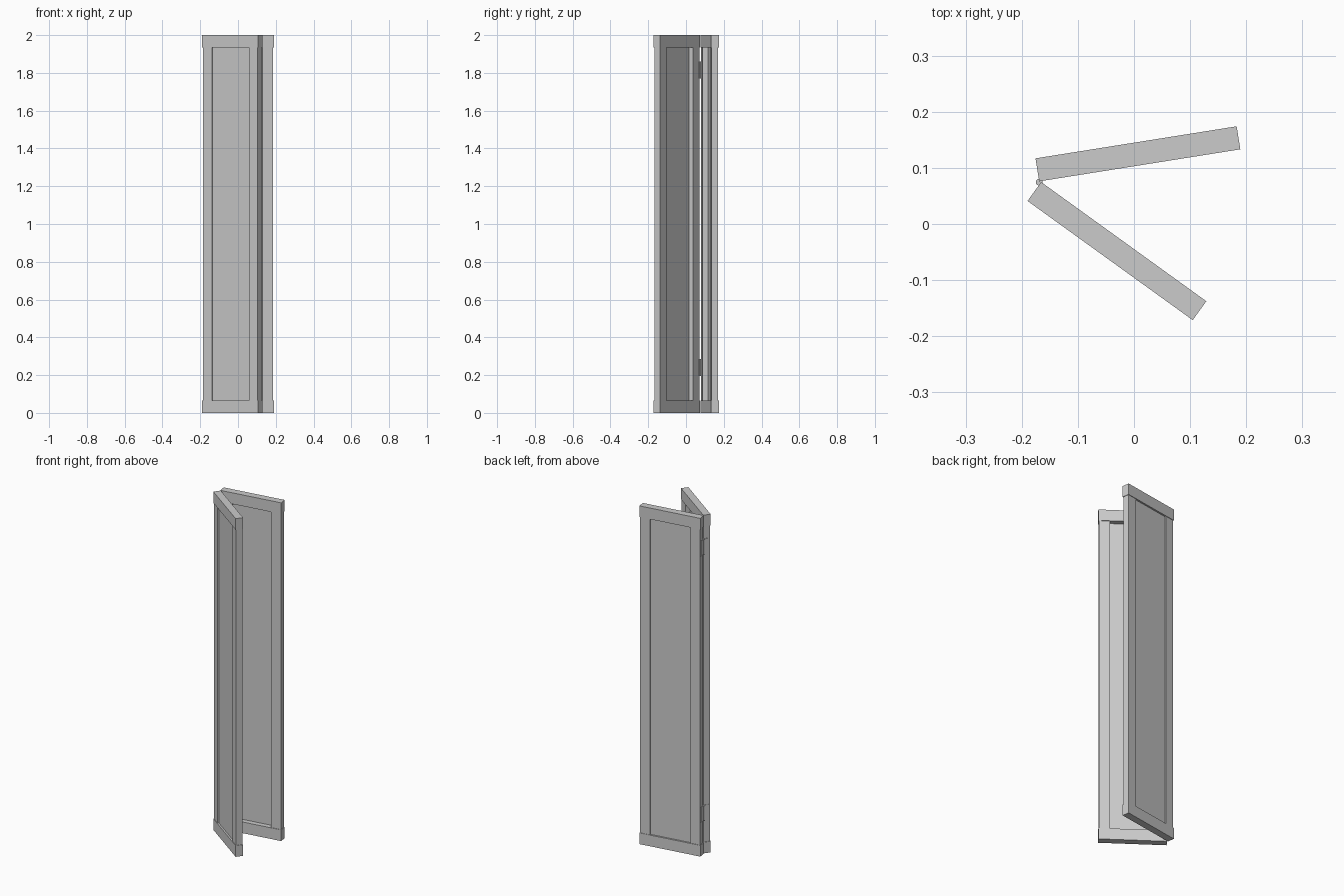
import bpy, math
from mathutils import Matrix

if "Cube" in bpy.data.objects:
    bpy.data.objects.remove(bpy.data.objects["Cube"])

L, T, H = 0.363, 0.0415, 2.0      # leaf length, thickness, height
RAIL, STILE, INSET = 0.066, 0.061, 0.003
IN_RECESS, OUT_RECESS = 0.027, 0.010

# Local leaf frame: u runs away from the hinge, v runs from inner face (0) to outer face (T)
def box(name, frame, u0, u1, v0, v1, z0, z1):
    bpy.ops.mesh.primitive_cube_add(size=1)
    o = bpy.context.object
    o.name = name
    m = Matrix.Translation(((u0 + u1) / 2, (v0 + v1) / 2, (z0 + z1) / 2)) @ \
        Matrix.Diagonal((u1 - u0, v1 - v0, z1 - z0, 1))
    o.data.transform(frame @ m)
    if frame.determinant() < 0:
        o.data.flip_normals()
    return o

def leaf(prefix, corner, degrees, side):
    f = Matrix.Translation((*corner, 0)) @ Matrix.Rotation(math.radians(degrees), 4, 'Z') \
        @ Matrix.Diagonal((1, side, 1, 1))
    # full-size top and bottom rails
    box(prefix + "_bottom_rail", f, 0, L, 0, T, 0, RAIL)
    box(prefix + "_top_rail", f, 0, L, 0, T, H - RAIL, H)
    # slightly inset stiles
    for n, a, b in (("hinge", INSET, STILE), ("outer", L - STILE, L - INSET)):
        box(f"{prefix}_{n}_stile", f, a, b, INSET, T - INSET, RAIL, H - RAIL)
    # thin recessed panel, set towards the outer face
    box(prefix + "_panel", f, STILE, L - STILE, IN_RECESS + INSET, T - OUT_RECESS,
        RAIL, H - RAIL)
    # hinge plates on the hinge-side edge
    for n, z in (("lower", 0.24), ("upper", 1.815)):
        box(f"{prefix}_{n}_hinge_plate", f, 0.0005, INSET + 0.001, 0, 0.03,
            z - 0.045, z + 0.045)

leaf("back_leaf", (-0.169, 0.076), 9.05, 1)
leaf("front_leaf", (-0.1655, 0.0747), -35.8, -1)

# hinge knuckles
for n, z in (("lower", 0.24), ("upper", 1.815)):
    bpy.ops.mesh.primitive_cylinder_add(vertices=16, radius=0.006, depth=0.09,
                                        location=(-0.169, 0.0745, z))
    bpy.context.object.name = n + "_hinge_knuckle"
    bpy.ops.object.shade_smooth_by_angle()
